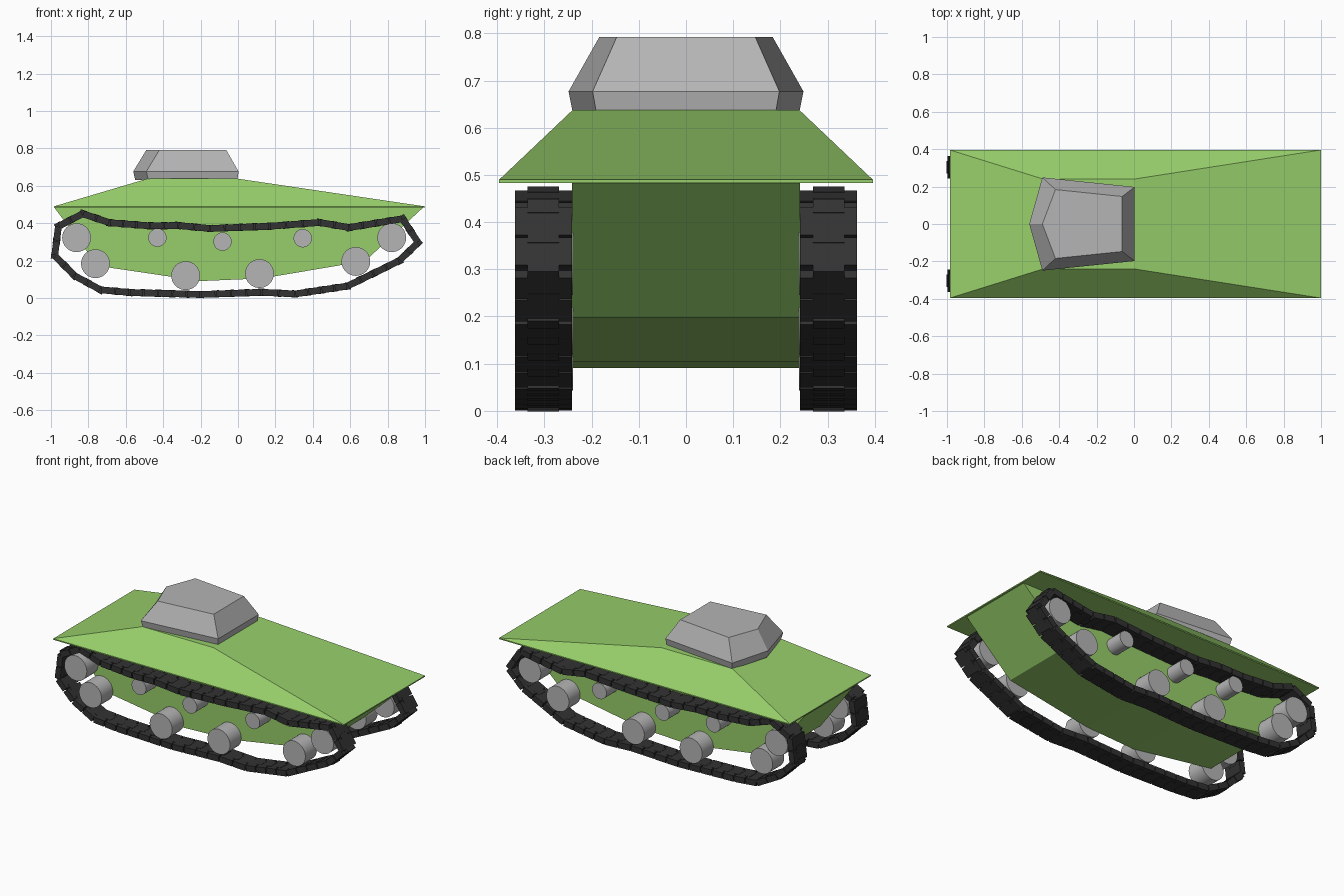
import bpy, bmesh, math
from mathutils import Matrix, Vector

if "Cube" in bpy.data.objects:
    bpy.data.objects.remove(bpy.data.objects["Cube"])


def material(name, rgb):
    m = bpy.data.materials.new(name)
    m.diffuse_color = (*rgb, 1)
    m.use_nodes = True
    m.node_tree.nodes["Principled BSDF"].inputs["Base Color"].default_value = m.diffuse_color
    return m


GREEN = material("hull green", (0.31, 0.62, 0.145))
GREY = material("metal grey", (0.46, 0.46, 0.46))
BLACK = material("track black", (0.032, 0.032, 0.032))


def finish(bm, name, mat, mirror=False):
    bmesh.ops.recalc_face_normals(bm, faces=bm.faces)
    me = bpy.data.meshes.new(name)
    bm.to_mesh(me)
    bm.free()
    me.materials.append(mat)
    ob = bpy.data.objects.new(name, me)
    bpy.context.collection.objects.link(ob)
    if mirror:
        md = ob.modifiers.new("mirror", 'MIRROR')
        md.use_axis = (False, True, False)
    return ob


def loft(name, rings, mat):
    """Closed solid through rings with equal point counts."""
    bm = bmesh.new()
    vs = [[bm.verts.new(p) for p in r] for r in rings]
    n = len(vs[0])
    for a, b in zip(vs, vs[1:]):
        for i in range(n):
            j = (i + 1) % n
            bm.faces.new((a[i], a[j], b[j], b[i]))
    bm.faces.new(vs[0])
    bm.faces.new(vs[-1])
    return finish(bm, name, mat)


def rect(x0, x1, y, z):
    return [(x0, -y, z), (x1, -y, z), (x1, y, z), (x0, y, z)]


# upper hull: thin rim, then sloped armour up to a small roof
loft("upper_hull", [rect(-0.985, 1.0, 0.396, 0.483),
                    rect(-0.985, 1.0, 0.396, 0.49),
                    rect(-0.485, 0.0, 0.24, 0.638)], GREEN)

# lower hull: side profile extruded across
profile = [(-0.982, 0.484), (-0.75, 0.172), (-0.2, 0.091), (0.13, 0.105),
           (0.68, 0.198), (0.99, 0.484)]
loft("lower_hull", [[(x, y, z) for x, z in profile] for y in (-0.242, 0.242)], GREEN)


# turret: five-sided, flaring slightly then tapering
def turret_ring(nose, xb, yb, xf, yf, z):
    return [(nose, 0, z), (xb, -yb, z), (xf, -yf, z), (xf, yf, z), (xb, yb, z)]


loft("turret", [turret_ring(-0.55, -0.48, 0.24, -0.003, 0.19, 0.632),
                turret_ring(-0.56, -0.49, 0.249, 0.003, 0.198, 0.677),
                turret_ring(-0.49, -0.42, 0.184, -0.063, 0.147, 0.792)], GREY)


# road wheels and return rollers
def wheel(name, x, z, r):
    bm = bmesh.new()
    mat = Matrix.Translation((x, 0.296, z)) @ Matrix.Rotation(math.pi / 2, 4, 'X')
    bmesh.ops.create_cone(bm, cap_ends=True, segments=32, radius1=r, radius2=r,
                          depth=0.112, matrix=mat)
    ob = finish(bm, name, GREY, mirror=True)
    bpy.context.view_layer.objects.active = ob
    ob.select_set(True)
    bpy.ops.object.shade_smooth_by_angle()
    ob.select_set(False)


for x, z in [(-0.863, 0.323), (-0.762, 0.184), (-0.28, 0.12),
             (0.115, 0.131), (0.63, 0.196), (0.822, 0.323)]:
    wheel("road_wheel", x, z, 0.077)
for x, z in [(-0.431, 0.323), (-0.083, 0.302), (0.346, 0.32)]:
    wheel("return_roller", x, z, 0.049)

# track: links laid along a sagging loop
path = [(-0.96, 0.384), (-0.98, 0.227), (-0.875, 0.12), (-0.735, 0.044),
        (-0.58, 0.03), (-0.2, 0.019), (0.125, 0.031), (0.305, 0.022),
        (0.585, 0.064), (0.863, 0.2), (0.963, 0.297), (0.88, 0.424),
        (0.595, 0.377), (0.436, 0.404), (0.168, 0.384), (-0.15, 0.372),
        (-0.32, 0.388), (-0.47, 0.386), (-0.687, 0.403), (-0.83, 0.451)]
bm = bmesh.new()


def box(centre, angle, size):
    bmesh.ops.create_cube(bm, size=1, matrix=Matrix.Translation(centre)
                          @ Matrix.Rotation(-angle, 4, 'Y')
                          @ Matrix.Diagonal((*size, 1)))


for i, p in enumerate(path):
    a = Vector((p[0], 0.3025, p[1]))
    q = path[(i + 1) % len(path)]
    d = Vector((q[0], 0.3025, q[1])) - a
    ang = math.atan2(d.z, d.x)
    n = max(1, round(d.length / 0.08))
    step = d.length / n
    for k in range(n):
        # wide link plate, then the narrow hinge at its end
        box(a + d * ((k + 0.5) / n), ang, (step - 0.006, 0.121, 0.036))
        box(a + d * ((k + 1) / n), ang, (0.035, 0.066, 0.039))
finish(bm, "track", BLACK, mirror=True)
